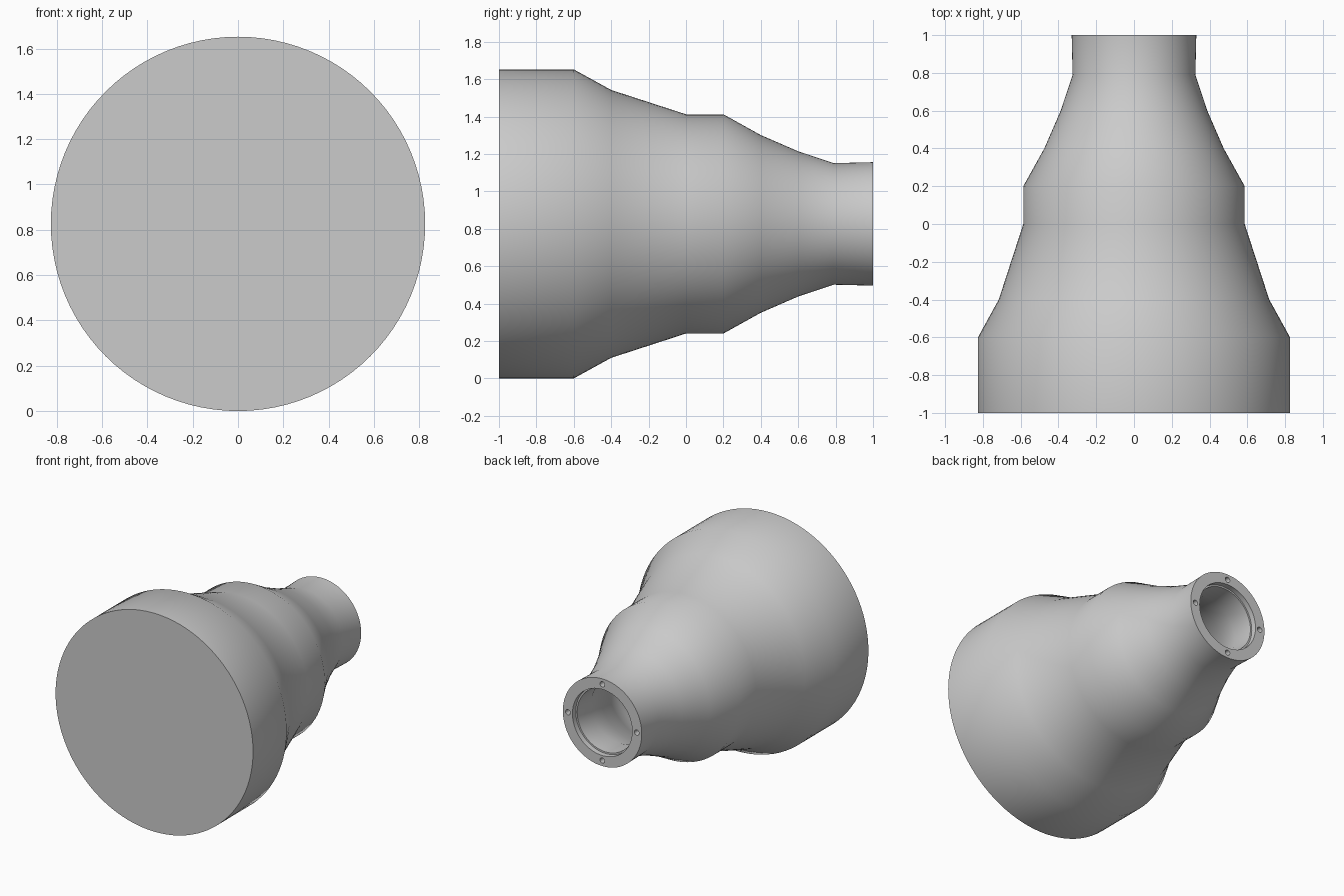
import bpy
import bmesh
import math
from mathutils import Matrix, Vector

cube = bpy.data.objects.get("Cube")
if cube:
    bpy.data.objects.remove(cube, do_unlink=True)

AXIS_Z = 0.826
SEGMENTS = 96

grey = bpy.data.materials.new("plain grey")
grey.use_nodes = True
colour = (0.6, 0.6, 0.6, 1)
grey.diffuse_color = colour
grey.node_tree.nodes["Principled BSDF"].inputs["Base Color"].default_value = colour


def finish(bm, name):
    bmesh.ops.recalc_face_normals(bm, faces=bm.faces)
    mesh = bpy.data.meshes.new(name)
    bm.to_mesh(mesh)
    bm.free()
    mesh.materials.append(grey)
    obj = bpy.data.objects.new(name, mesh)
    bpy.context.collection.objects.link(obj)
    return obj


def lathe(name, profile):
    """Spin (y, radius) points about the lengthwise axis and cap both ends."""
    bm = bmesh.new()
    rings = []
    for y, r in profile:
        ring = []
        for i in range(SEGMENTS):
            a = math.tau * i / SEGMENTS
            ring.append(bm.verts.new((r * math.cos(a), y, AXIS_Z + r * math.sin(a))))
        rings.append(ring)
    for a, b in zip(rings, rings[1:]):
        for i in range(SEGMENTS):
            j = (i + 1) % SEGMENTS
            bm.faces.new((a[i], a[j], b[j], b[i]))
    bm.faces.new(rings[0])
    bm.faces.new(rings[-1])
    return finish(bm, name)


# Stepped outer shell, then the rim, shallow recess and hollow inside
outer = [(-1, 0.826), (-0.6, 0.826), (-0.4, 0.716), (0, 0.586), (0.2, 0.586),
         (0.4, 0.475), (0.6, 0.388), (0.79, 0.325), (1, 0.33)]
inner = [(1, 0.25), (0.96, 0.25), (0.96, 0.238), (0.79, 0.238), (0.6, 0.3),
         (0.4, 0.39), (0.2, 0.5), (0, 0.5), (-0.4, 0.63), (-0.6, 0.74), (-0.93, 0.74)]
body = lathe("tapered_housing", outer + inner)

# Four bolt holes in the rim
bm = bmesh.new()
for k in range(4):
    a = k * math.pi / 2
    centre = Vector((0.288 * math.cos(a), 1, AXIS_Z + 0.288 * math.sin(a)))
    bmesh.ops.create_cone(
        bm, cap_ends=True, segments=20, radius1=0.02, radius2=0.02, depth=0.16,
        matrix=Matrix.Translation(centre) @ Matrix.Rotation(math.pi / 2, 4, "X"))
cutter = finish(bm, "bolt_hole_cutter")
cutter.hide_render = True

bpy.context.view_layer.objects.active = body
body.select_set(True)
cut = body.modifiers.new("bolt_holes", "BOOLEAN")
cut.operation = "DIFFERENCE"
cut.solver = "EXACT"
cut.object = cutter
bpy.ops.object.modifier_apply(modifier=cut.name)
bpy.data.objects.remove(cutter, do_unlink=True)

# Smooth walls with crisp rims
bpy.ops.object.shade_smooth_by_angle(angle=math.radians(40))
